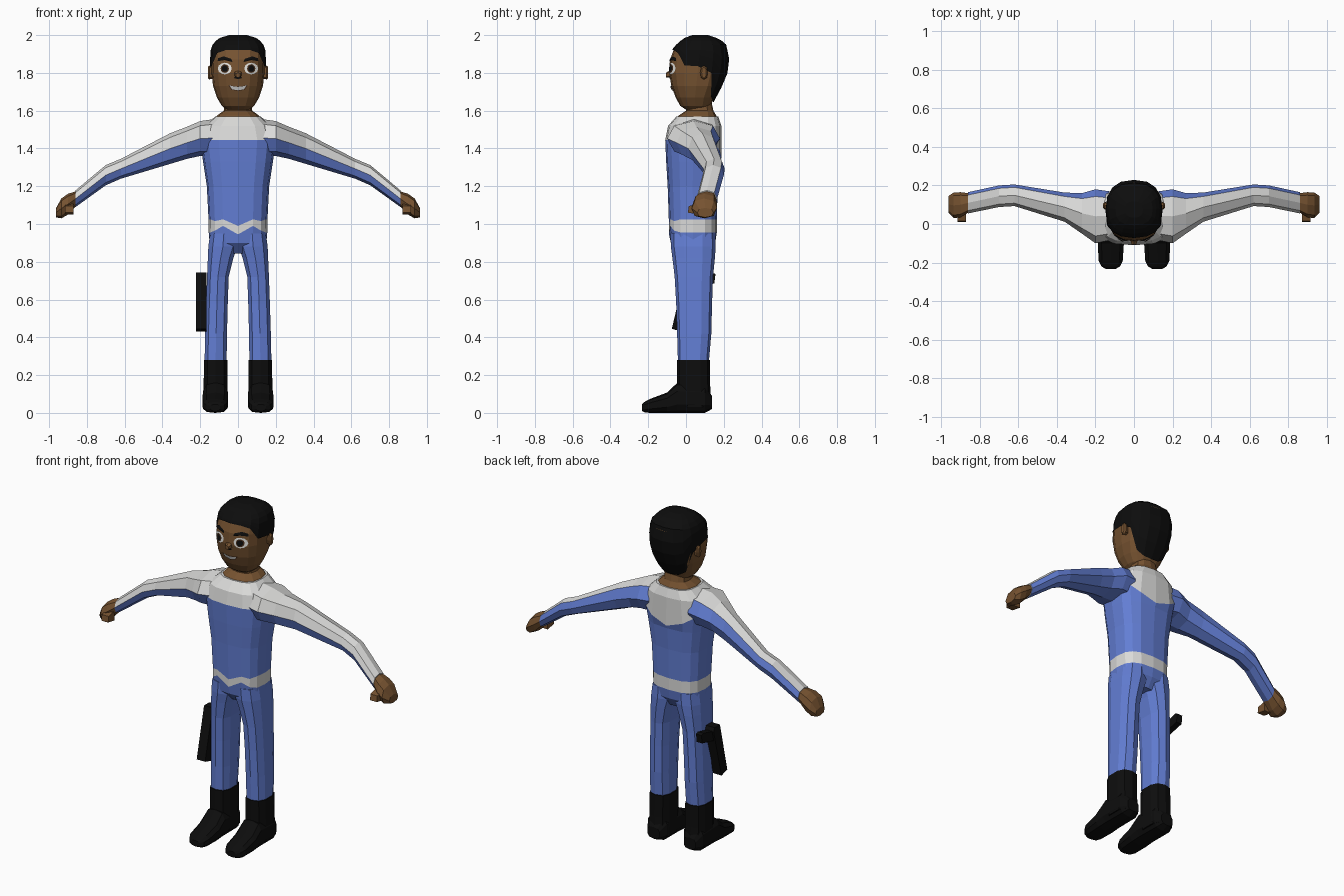
import bpy, bmesh, math
from mathutils import Vector
from mathutils.bvhtree import BVHTree


def material(name, r, g, b):
    m = bpy.data.materials.new(name)
    m.diffuse_color = (r, g, b, 1)
    return m


BLUE = material("suit blue", 0.125, 0.21, 0.66)
WHITE = material("suit white", 0.70, 0.70, 0.69)
SKIN = material("brown skin", 0.18, 0.085, 0.03)
BLACK = material("black", 0.004, 0.004, 0.004)
EYE = material("eye white", 0.85, 0.85, 0.82)
IRIS = material("dark brown", 0.06, 0.025, 0.01)


def oval(a0, a1, b0, b1, n=8, p=0.8):
    """Boxy ellipse: list of (a, b), first point at the lowest b."""
    def s(v):
        return math.copysign(abs(v) ** p, v) if abs(v) > 1e-6 else 0
    return [((a0 + a1) / 2 + (a1 - a0) / 2 * s(math.sin(k * math.tau / n)),
             (b0 + b1) / 2 - (b1 - b0) / 2 * s(math.cos(k * math.tau / n))) for k in range(n)]


def loft(name, rings, mats, rule=lambda i, j: 0, caps=(True, True), mirror=False):
    """Skin a stack of rings; rule(ring, column) picks the material."""
    bm = bmesh.new()
    rows = [[bm.verts.new(p) for p in r] for r in rings]
    n = len(rows[0])
    for i in range(len(rows) - 1):
        for j in range(n):
            k = (j + 1) % n
            f = bm.faces.new((rows[i][j], rows[i][k], rows[i + 1][k], rows[i + 1][j]))
            f.material_index = rule(i, j)
    for end, row, i in ((caps[0], rows[0], 0), (caps[1], rows[-1], len(rows) - 2)):
        if end:
            bm.faces.new(row).material_index = rule(i, 0)
    bmesh.ops.recalc_face_normals(bm, faces=bm.faces)
    me = bpy.data.meshes.new(name)
    bm.to_mesh(me)
    bm.free()
    for m in mats:
        me.materials.append(m)
    ob = bpy.data.objects.new(name, me)
    bpy.context.collection.objects.link(ob)
    if mirror:
        mod = ob.modifiers.new("mirror", 'MIRROR')
        mod.use_mirror_merge = False
    return ob


def prism(name, yz, x0, x1, mat, mirror=False):
    return loft(name, [[(x, y, z) for y, z in yz] for x in (x0, x1)], [mat], mirror=mirror)


# torso: belt edges zigzag at the front, white yoke dips to a V at the back
N = 16
torso = [  # z, half width, front y, back y, {column from front: z}
    (0.845, 0.07, -0.03, 0.12, {}),
    (0.90, 0.15, -0.08, 0.155, {}),
    (0.955, 0.155, -0.09, 0.163, {0: 0.945, 1: 0.99, 2: 0.965}),
    (1.025, 0.156, -0.09, 0.163, {0: 0.99, 1: 1.025, 2: 1.015}),
    (1.20, 0.165, -0.097, 0.168, {}),
    (1.33, 0.185, -0.105, 0.178, {}),
    (1.445, 0.20, -0.11, 0.188, {8: 1.35, 7: 1.385, 6: 1.42}),
    (1.52, 0.175, -0.095, 0.187, {}),
    (1.57, 0.12, -0.05, 0.17, {})]
rings = []
for z, w, yf, yb, dip in torso:
    rings.append([(x, y, dip.get(min(j, N - j), z))
                  for j, (x, y) in enumerate(oval(-w, w, yf, yb, N, 0.7))])
loft("torso", rings, [BLUE, WHITE], lambda i, j: int(i == 2 or i >= 6))

# neck with open collar
loft("neck", [[(x, y, z) for x, y in oval(-w, w, a, b, 12)] for z, w, a, b in (
    (1.565, 0.118, -0.045, 0.165), (1.575, 0.11, -0.038, 0.16),
    (1.60, 0.075, 0.0, 0.145), (1.67, 0.066, 0.01, 0.13))], [SKIN])

# arms: top and front white, back and underside blue
arm = [(0.13, -0.085, 0.17, 1.355, 1.555), (0.20, -0.10, 0.18, 1.36, 1.545),
       (0.27, -0.05, 0.16, 1.345, 1.515), (0.36, 0.012, 0.163, 1.318, 1.48),
       (0.62, 0.093, 0.205, 1.24, 1.345), (0.70, 0.088, 0.2, 1.205, 1.312),
       (0.86, 0.055, 0.165, 1.09, 1.178)]
loft("arm", [[(x, y, z) for z, y in oval(z0, z1, y0, y1, 8, 0.9)] for x, y0, y1, z0, z1 in arm],
     [BLUE, WHITE], lambda i, j: int(j < 3), mirror=True)

# hands and thumbs
hand = [(0.858, 0.06, 0.16, 1.095, 1.173), (0.90, 0.035, 0.165, 1.05, 1.16),
        (0.935, 0.03, 0.163, 1.03, 1.135), (0.963, 0.06, 0.145, 1.035, 1.085)]
loft("hand", [[(x, y, z) for z, y in oval(z0, z1, y0, y1, 8)] for x, y0, y1, z0, z1 in hand],
     [SKIN], mirror=True)
prism("thumb", [(0.01, 1.06), (0.07, 1.05), (0.07, 1.11), (0.015, 1.095)], 0.87, 0.915, SKIN, True)

# legs, with boot shafts below z = 0.28
leg = [(0.95, 0.0, 0.15, -0.082, 0.156), (0.88, 0.0, 0.16, -0.08, 0.157),
       (0.82, 0.022, 0.162, -0.072, 0.153), (0.72, 0.047, 0.166, -0.06, 0.143),
       (0.58, 0.052, 0.171, -0.052, 0.138), (0.42, 0.056, 0.176, -0.047, 0.134),
       (0.28, 0.058, 0.179, -0.043, 0.122), (0.279, 0.053, 0.183, -0.047, 0.126),
       (0.15, 0.053, 0.184, -0.047, 0.128), (0.03, 0.053, 0.186, -0.04, 0.133)]
loft("leg", [[(x, y, z) for x, y in oval(x0, x1, y0, y1, 10, 0.75)] for z, x0, x1, y0, y1 in leg],
     [BLUE, BLACK], lambda i, j: int(i > 5), mirror=True)

# feet
foot = [(0.137, 0.08, 0.16, 0.02, 0.09), (0.10, 0.055, 0.186, 0, 0.15),
        (-0.045, 0.052, 0.188, 0, 0.16), (-0.10, 0.05, 0.19, 0, 0.108),
        (-0.19, 0.056, 0.186, 0, 0.074), (-0.22, 0.07, 0.17, 0.003, 0.058),
        (-0.233, 0.095, 0.148, 0.01, 0.045)]
loft("boot_foot", [[(x, y, z) for x, z in oval(x0, x1, z0, z1, 10, 0.7)] for y, x0, x1, z0, z1 in foot],
     [BLACK], mirror=True)

# head
profile = [(1.605, 0.06, 0.0, 0.10), (1.625, 0.085, -0.03, 0.13), (1.67, 0.112, -0.055, 0.15),
           (1.73, 0.132, -0.077, 0.185), (1.80, 0.14, -0.09, 0.213), (1.87, 0.141, -0.085, 0.222),
           (1.93, 0.137, -0.062, 0.217), (1.96, 0.122, -0.035, 0.20),
           (1.985, 0.09, 0.0, 0.155), (2.0, 0.04, 0.04, 0.11)]


def skull(z, pad=0.0):
    """Outline of the head at height z."""
    for lo, hi in zip(profile, profile[1:]):
        if z <= hi[0]:
            t = (z - lo[0]) / (hi[0] - lo[0])
            w, a, b = (lo[k] + t * (hi[k] - lo[k]) for k in (1, 2, 3))
            return oval(-w - pad, w + pad, a - pad, b + pad, N)


head = loft("head", [[(x, y, p[0]) for x, y in skull(p[0] + 1e-7)] for p in profile[:8]], [SKIN])

# hair cap: hairline height depends on the column around the head
hairline = [1.92, 1.92, 1.905, 1.84, 1.835, 1.80, 1.675, 1.65, 1.645]
rings = []
for t in (0, 0.25, 0.5, 0.75, 1):
    row = []
    for j in range(N):
        low = hairline[min(j, N - j)]
        z = low + t * (1.95 - low)
        row.append((*skull(z, 0.007)[j], z))
    rings.append(row)
rings += [[(x, y, z) for x, y in skull(z, 0.007)] for z in (1.97, 1.985, 2.0)]
loft("hair", rings, [BLACK], caps=(False, True))

# ears and nose
loft("ear", [[(x, y, z) for y, z in oval(0.075 + d, 0.115 - d, 1.765 + d, 1.838 - d)]
             for x, d in ((0.13, 0.006), (0.152, 0), (0.16, 0.008))], [SKIN], mirror=True)
loft("nose", [[(x, y, z) for x, z in oval(-w, w, 1.775, z1, 6)]
              for y, w, z1 in ((-0.07, 0.026, 1.825), (-0.106, 0.013, 1.80))], [SKIN])

# painted face details: thin plates laid on the face
tree = BVHTree.FromPolygons([v.co.copy() for v in head.data.vertices],
                            [tuple(p.vertices) for p in head.data.polygons])


def plate(name, outline, mat, lift, mirror=True):
    cx = sum(p[0] for p in outline) / len(outline)
    cz = sum(p[1] for p in outline) / len(outline)
    rings = []
    for s in (1, 0.4):
        row = []
        for x, z in outline:
            x, z = cx + s * (x - cx), cz + s * (z - cz)
            hit = tree.ray_cast(Vector((x, -1, z)), Vector((0, 1, 0)))[0]
            row.append((x, hit.y - lift, z))
        rings.append(row)
    ob = loft(name, rings, [mat], caps=(False, True), mirror=mirror)
    if sum(p.normal.y for p in ob.data.polygons) > 0:
        ob.data.flip_normals()


def disc(r, h):
    return oval(0.07 - r, 0.07 + r, 1.823 - h, 1.823 + h, 12, 1)


plate("eye_white", disc(0.037, 0.031), EYE, 0.005)
plate("eye_iris", disc(0.022, 0.023), IRIS, 0.007)
plate("eye_pupil", disc(0.016, 0.017), BLACK, 0.009)
plate("eyebrow", [(0.03, 1.858), (0.035, 1.874), (0.075, 1.888), (0.105, 1.878),
                  (0.108, 1.862), (0.07, 1.868)], BLACK, 0.007)
plate("nostril_shadow", oval(-0.021, 0.021, 1.768, 1.782), BLACK, 0.006, False)
smile = [(-0.052, 1.738), (-0.025, 1.73), (0, 1.728), (0.025, 1.73), (0.052, 1.738),
         (0.036, 1.711), (0, 1.704), (-0.036, 1.711)]
plate("lips", smile, IRIS, 0.005, False)
plate("teeth", [(x * 0.88, 1.72 + (z - 1.72) * 0.78) for x, z in smile], WHITE, 0.008, False)

# sidearm strapped to one thigh
prism("holster", [(-0.075, 0.445), (-0.02, 0.43), (0.055, 0.72), (0.045, 0.742), (-0.005, 0.742)],
      -0.222, -0.166, BLACK)
prism("sidearm_grip", [(0.02, 0.655), (0.03, 0.715), (0.14, 0.742), (0.156, 0.735), (0.15, 0.685)],
      -0.212, -0.176, BLACK)
